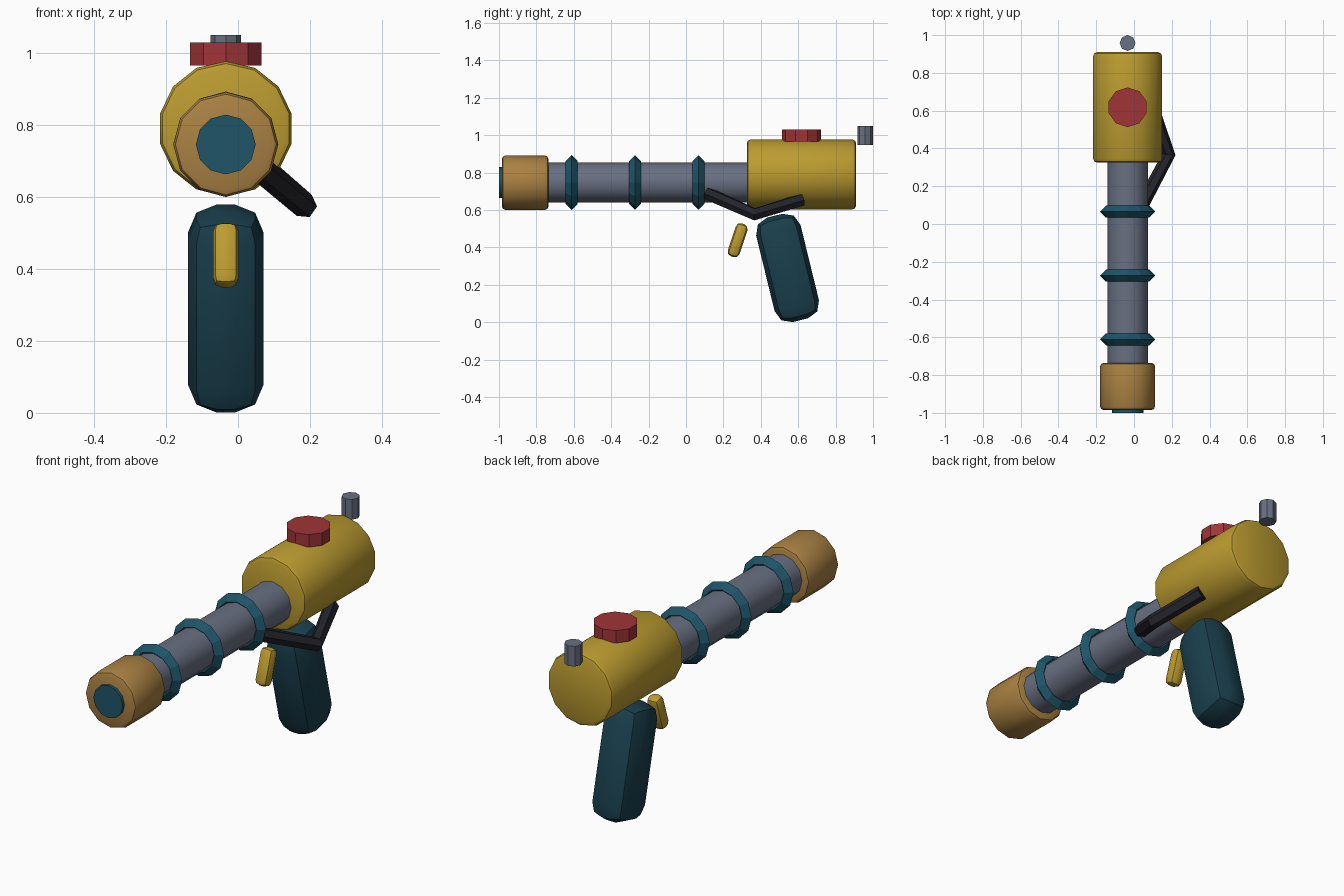
import bpy, math

if "Cube" in bpy.data.objects:
    bpy.data.objects.remove(bpy.data.objects["Cube"])

CX = -0.034  # centre line of the toy


def material(name, rgb):
    m = bpy.data.materials.new(name)
    m.diffuse_color = (*rgb, 1)
    m.use_nodes = True
    m.node_tree.nodes["Principled BSDF"].inputs["Base Color"].default_value = m.diffuse_color
    return m


YELLOW = material("yellow", (0.50, 0.33, 0.03))
BRASS = material("brass", (0.40, 0.22, 0.055))
TEAL = material("teal", (0.013, 0.09, 0.14))
DARK_TEAL = material("dark_teal", (0.010, 0.05, 0.075))
RED = material("red", (0.35, 0.035, 0.04))
BLACK = material("black", (0.017, 0.017, 0.024))
STEEL = material("steel", (0.14, 0.16, 0.22))


def finish(name, mat, bevel=0, limit=60, smooth=None):
    ob = bpy.context.object
    ob.name = name
    ob.data.materials.append(mat)
    if bevel:
        mod = ob.modifiers.new("bevel", "BEVEL")
        mod.width = bevel
        mod.segments = 2
        mod.limit_method = "ANGLE"
        mod.angle_limit = math.radians(limit)
        bpy.ops.object.modifier_apply(modifier="bevel")
    if smooth:
        bpy.ops.object.shade_smooth_by_angle(angle=math.radians(smooth))
    return ob


def tube_y(name, mat, sides, r, y0, y1, z, bevel=0):
    """Cylinder lying along y."""
    bpy.ops.mesh.primitive_cylinder_add(
        vertices=sides, radius=r, depth=y1 - y0,
        location=(CX, (y0 + y1) / 2, z), rotation=(math.pi / 2, 0, 0))
    return finish(name, mat, bevel, smooth=32)


def post(name, mat, sides, r, y, z0, z1):
    """Upright cylinder."""
    bpy.ops.mesh.primitive_cylinder_add(
        vertices=sides, radius=r, depth=z1 - z0, location=(CX, y, (z0 + z1) / 2))
    return finish(name, mat)


def block(name, mat, size, y, z, tilt, bevel):
    """Tilted box with rounded edges."""
    bpy.ops.mesh.primitive_cube_add(size=1, location=(CX, y, z), rotation=(tilt, 0, 0))
    ob = bpy.context.object
    ob.scale = size
    bpy.ops.object.transform_apply(location=False, rotation=False, scale=True)
    return finish(name, mat, bevel, smooth=30)


# Body, barrel and muzzle
tube_y("body", YELLOW, 14, 0.1875, 0.325, 0.91, 0.79, 0.022)
tube_y("barrel", STEEL, 12, 0.107, -0.80, 0.40, 0.747)
tube_y("muzzle", BRASS, 12, 0.146, -0.985, -0.735, 0.746, 0.02)
tube_y("muzzle_tip", TEAL, 12, 0.083, -1.0, -0.94, 0.746)

# Rings around the barrel
for i, y in enumerate((-0.611, -0.273, 0.066)):
    bpy.ops.mesh.primitive_torus_add(
        major_segments=12, minor_segments=4, major_radius=0.114, minor_radius=0.032,
        location=(CX, y, 0.747), rotation=(math.pi / 2, 0, 0))
    finish(f"barrel_ring_{i + 1}", TEAL)

# Top knob and rear sight
post("top_knob", RED, 10, 0.105, 0.618, 0.966, 1.03)
post("rear_sight", STEEL, 8, 0.042, 0.958, 0.947, 1.05)

# Grip and trigger
block("grip", DARK_TEAL, (0.21, 0.244, 0.575), 0.543, 0.29, 0.24, 0.08)
block("trigger", YELLOW, (0.072, 0.066, 0.185), 0.276, 0.438, -0.32, 0.026)

# Bent side brace
curve = bpy.data.curves.new("side_brace", "CURVE")
curve.dimensions = "3D"
curve.bevel_depth = 0.036
curve.bevel_resolution = 1
curve.use_fill_caps = True
path = [(0.05, 0.115, 0.688), (0.184, 0.367, 0.577), (0.095, 0.62, 0.655)]
spline = curve.splines.new("POLY")
spline.points.add(len(path) - 1)
for p, co in zip(spline.points, path):
    p.co = (*co, 1)
brace = bpy.data.objects.new("side_brace", curve)
bpy.context.collection.objects.link(brace)
bpy.ops.object.select_all(action="DESELECT")
brace.select_set(True)
bpy.context.view_layer.objects.active = brace
bpy.ops.object.convert(target="MESH")
finish("side_brace", BLACK)
for poly in bpy.context.object.data.polygons:
    poly.use_smooth = False
